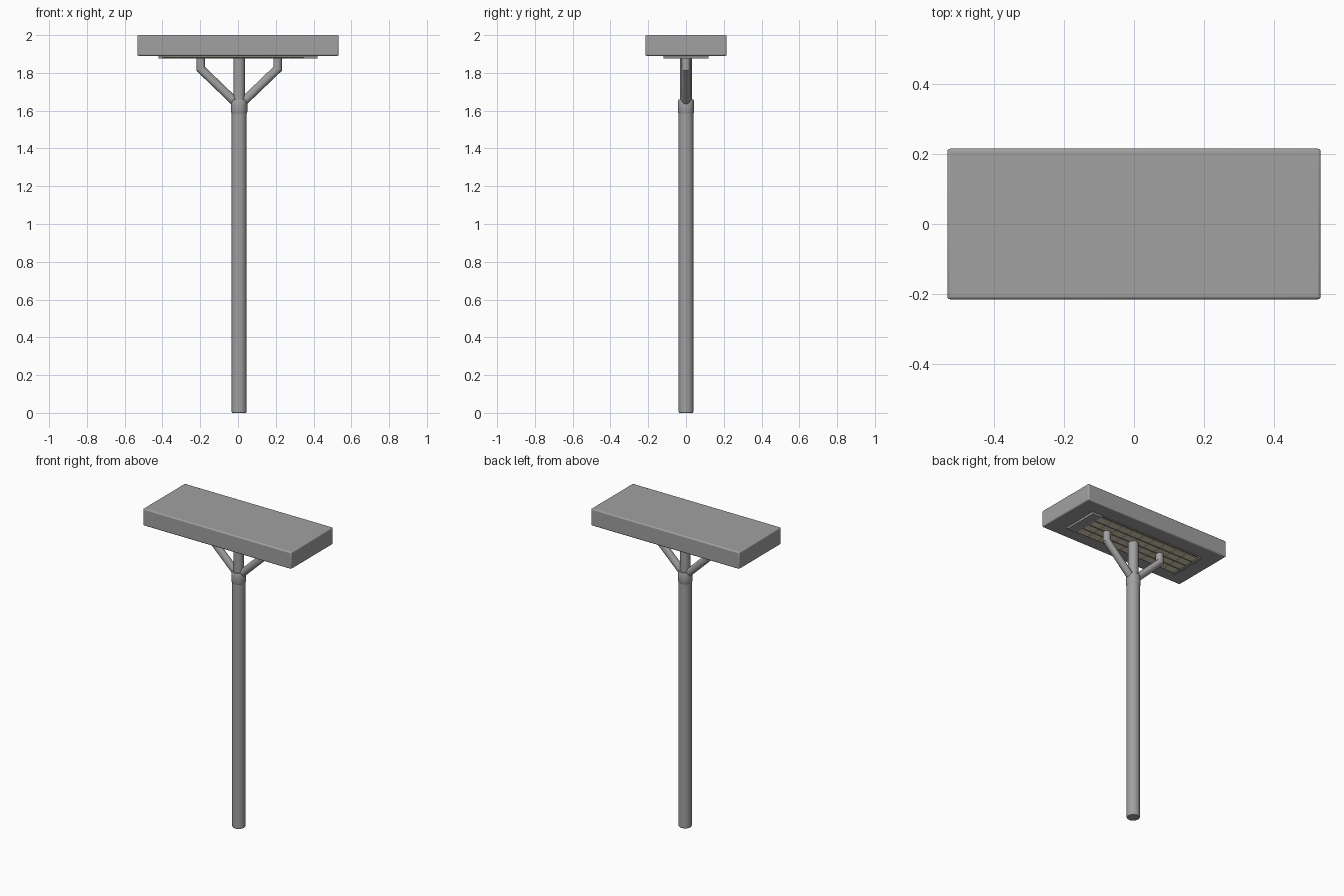
import bpy, bmesh
from mathutils import Vector

cube = bpy.data.objects.get("Cube")
if cube:
    bpy.data.objects.remove(cube, do_unlink=True)


def material(name, rgb):
    m = bpy.data.materials.new(name)
    m.use_nodes = True
    m.diffuse_color = (*rgb, 1)
    bsdf = m.node_tree.nodes["Principled BSDF"]
    bsdf.inputs["Base Color"].default_value = (*rgb, 1)
    bsdf.inputs["Roughness"].default_value = 0.6
    return m


GREY = material("painted grey", (0.355, 0.355, 0.355))
DARK = material("dark grey", (0.22, 0.21, 0.19))
BEIGE = material("lamp beige", (0.8, 0.69, 0.5))


def finish(name, bm, mat, bevel=0):
    mesh = bpy.data.meshes.new(name)
    bm.to_mesh(mesh)
    bm.free()
    obj = bpy.data.objects.new(name, mesh)
    bpy.context.collection.objects.link(obj)
    mesh.materials.append(mat)
    if bevel:
        mod = obj.modifiers.new("soft edges", "BEVEL")
        mod.width, mod.segments = bevel, 3
    bpy.ops.object.select_all(action="DESELECT")
    obj.select_set(True)
    bpy.context.view_layer.objects.active = obj
    bpy.ops.object.shade_smooth_by_angle()
    return obj


def add_box(bm, center, size):
    verts = bmesh.ops.create_cube(bm, size=1)["verts"]
    bmesh.ops.scale(bm, vec=size, verts=verts)
    bmesh.ops.translate(bm, vec=center, verts=verts)


def box(name, center, size, mat, bevel=0):
    bm = bmesh.new()
    add_box(bm, center, size)
    return finish(name, bm, mat, bevel)


POLE_X = 0.006


def lathe(name, profile, mat, sides=32):
    """Revolve (radius, height) points around the pole axis."""
    bm = bmesh.new()
    verts = [bm.verts.new((POLE_X + r, 0, z)) for r, z in profile]
    edges = [bm.edges.new(pair) for pair in zip(verts, verts[1:])]
    bmesh.ops.spin(bm, geom=verts + edges, cent=(POLE_X, 0, 0), axis=(0, 0, 1),
                   angle=6.283185307, steps=sides, use_duplicate=False)
    bmesh.ops.remove_doubles(bm, verts=bm.verts, dist=0.0001)
    bmesh.ops.recalc_face_normals(bm, faces=bm.faces)
    return finish(name, bm, mat)


def bent_tube(name, points, radius, mat):
    """Round tube along a polyline, mitred at its bends."""
    pts = [Vector(p) for p in points]
    side, sides, rings = Vector((0, 1, 0)), 20, []
    bm = bmesh.new()
    circle = bmesh.ops.create_circle(bm, segments=sides, radius=radius)["verts"]
    unit = [v.co.copy() for v in circle]
    bmesh.ops.delete(bm, geom=circle, context="VERTS")
    for i, p in enumerate(pts):
        before = (p - pts[i - 1]).normalized() if i else (pts[1] - p).normalized()
        after = (pts[i + 1] - p).normalized() if i + 1 < len(pts) else before
        tangent = (before + after).normalized()
        out = side.cross(tangent) / tangent.dot(before)
        rings.append([bm.verts.new(p + side * c.x + out * c.y) for c in unit])
    for a, b in zip(rings, rings[1:]):
        for j in range(sides):
            k = (j + 1) % sides
            bm.faces.new((a[j], a[k], b[k], b[j]))
    for ring in (rings[0], rings[-1]):
        bm.faces.new(ring)
    bmesh.ops.recalc_face_normals(bm, faces=bm.faces)
    return finish(name, bm, mat)


# Pole with a collar, and the thinner post that carries on up to the head
lathe("pole", [(0, 0), (0.036, 0), (0.04, 0.006), (0.04, 1.6), (0, 1.6)], GREY)
lathe("collar", [(0, 1.585), (0.04, 1.585), (0.043, 1.592), (0.043, 1.648),
                 (0.039, 1.658), (0, 1.658)], GREY)
lathe("center_post", [(0, 1.65), (0.031, 1.65), (0.031, 1.9), (0, 1.9)], GREY)

# Branching support arms with a sharp elbow
for side, name in ((1, "left_arm"), (-1, "right_arm")):
    path = [(POLE_X + side * x, 0, z) for x, z in
            ((0.02, 1.645), (0.204, 1.822), (0.204, 1.9))]
    bent_tube(name, path, 0.023, GREY)

# Lamp head
box("lamp_housing", (0, 0, 1.945), (1.066, 0.43, 0.11), GREY, 0.008)

# Underside light panel: dark backing, beige lamp tiles, dark slats, grey ends
HX, HY = 0.42, 0.12
COLS, ROWS = 9, 4
box("panel_backing", (0, 0, 1.886), (2 * HX, 2 * HY, 0.008), DARK)

left_end, right_end = 0.35, -0.4
tile_x, tile_y = (left_end - right_end) / COLS, 0.228 / ROWS
bm = bmesh.new()
for c in range(COLS):
    for r in range(ROWS):
        center = (right_end + (c + 0.5) * tile_x, (r - (ROWS - 1) / 2) * tile_y, 1.882)
        add_box(bm, center, (tile_x - 0.006, tile_y - 0.007, 0.008))
finish("lamp_tiles", bm, BEIGE, 0.001)

bm = bmesh.new()
for r in range(1, ROWS):
    add_box(bm, ((left_end + right_end) / 2, (r - ROWS / 2) * tile_y, 1.881),
            (left_end - right_end, 0.007, 0.01))
finish("panel_slats", bm, DARK)

bm = bmesh.new()
for inner, outer in ((left_end, HX), (right_end, -HX)):
    add_box(bm, ((inner + outer) / 2, 0, 1.881), (abs(outer - inner), 2 * HY, 0.012))
finish("panel_ends", bm, GREY)
